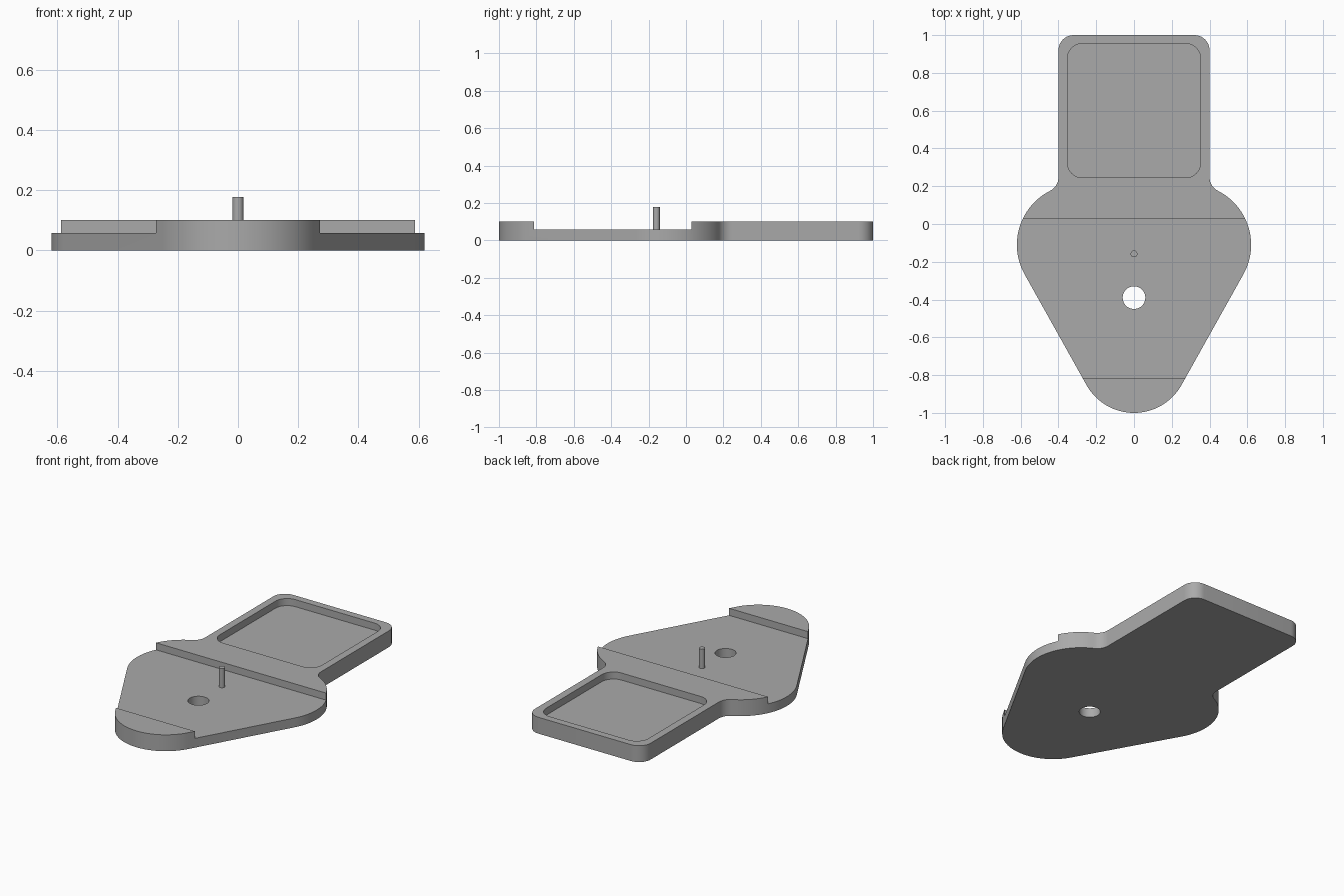
import bpy, bmesh, math
from mathutils import Vector

if "Cube" in bpy.data.objects:
    bpy.data.objects.remove(bpy.data.objects["Cube"])

grey = bpy.data.materials.new("plain_grey")
grey.diffuse_color = (0.4, 0.4, 0.4, 1)
grey.use_nodes = True
grey.node_tree.nodes["Principled BSDF"].inputs["Base Color"].default_value = grey.diffuse_color


def arc(cx, cy, r, a0, a1, n):
    """Points on an arc, angles in radians."""
    return [(cx + r * math.cos(a0 + (a1 - a0) * i / n),
             cy + r * math.sin(a0 + (a1 - a0) * i / n)) for i in range(n + 1)]


def prism(name, pts, z0, z1):
    """Counter-clockwise outline extruded from z0 to z1."""
    bm = bmesh.new()
    face = bm.faces.new([bm.verts.new((x, y, z0)) for x, y in pts])
    top = bmesh.ops.extrude_face_region(bm, geom=[face])["geom"]
    bmesh.ops.translate(bm, vec=(0, 0, z1 - z0),
                        verts=[v for v in top if isinstance(v, bmesh.types.BMVert)])
    bmesh.ops.recalc_face_normals(bm, faces=bm.faces)
    mesh = bpy.data.meshes.new(name)
    bm.to_mesh(mesh)
    bm.free()
    mesh.materials.append(grey)
    ob = bpy.data.objects.new(name, mesh)
    bpy.context.collection.objects.link(ob)
    return ob


def rounded_rect(x, y0, y1, r):
    q = math.pi / 2
    centres = [(x - r, y1 - r), (-x + r, y1 - r), (-x + r, y0 + r), (x - r, y0 + r)]
    return [p for i, (cx, cy) in enumerate(centres)
            for p in arc(cx, cy, r, i * q, (i + 1) * q, 10)]


def circle(cy, r, n):
    return arc(0, cy, r, 0, 2 * math.pi, n)[:-1]


def smooth(ob):
    bpy.ops.object.select_all(action='DESELECT')
    ob.select_set(True)
    bpy.context.view_layer.objects.active = ob
    bpy.ops.object.shade_smooth_by_angle(angle=math.radians(30))


# Right half of the outline: tip arc, shoulder arc, neck fillet, back corner
tip_y, tip_r = -0.712, 0.288
sh, sh_r = Vector((0.30, -0.11)), 0.32
neck_x, fil = 0.40, 0.08
d = sh - Vector((0, tip_y))
tangent = math.atan2(d.y, d.x) - math.acos((tip_r - sh_r) / d.length)
fx = neck_x + fil
fy = sh.y + math.sqrt((sh_r + fil) ** 2 - (fx - sh.x) ** 2)
join = math.atan2(fy - sh.y, fx - sh.x)
half = arc(0, tip_y, tip_r, -math.pi / 2, tangent, 16)
half += arc(sh.x, sh.y, sh_r, tangent, join, 24)
half += arc(fx, fy, fil, join + math.pi, math.pi, 10)[1:]
half += arc(neck_x - 0.08, 0.92, 0.08, 0, math.pi / 2, 10)
outline = half + [(-x, y) for x, y in reversed(half[1:])]

# Base plate with cross channel, square tray recess and through hole
plate = prism("base_plate", outline, 0, 0.102)
cutters = [
    prism("channel_cutter", [(-1, -0.814), (1, -0.814), (1, 0.03), (-1, 0.03)], 0.058, 0.3),
    prism("tray_cutter", rounded_rect(0.353, 0.245, 0.955, 0.08), 0.058, 0.3),
    prism("hole_cutter", circle(-0.39, 0.06, 40), -0.1, 0.3),
]
bpy.context.view_layer.objects.active = plate
for c in cutters:
    m = plate.modifiers.new(c.name, 'BOOLEAN')
    m.operation, m.solver, m.object = 'DIFFERENCE', 'EXACT', c
    bpy.ops.object.modifier_apply(modifier=m.name)
    bpy.data.objects.remove(c)
smooth(plate)

# Upright pin
pin = prism("pin", circle(-0.158, 0.018, 24), 0.05, 0.178)
smooth(pin)
